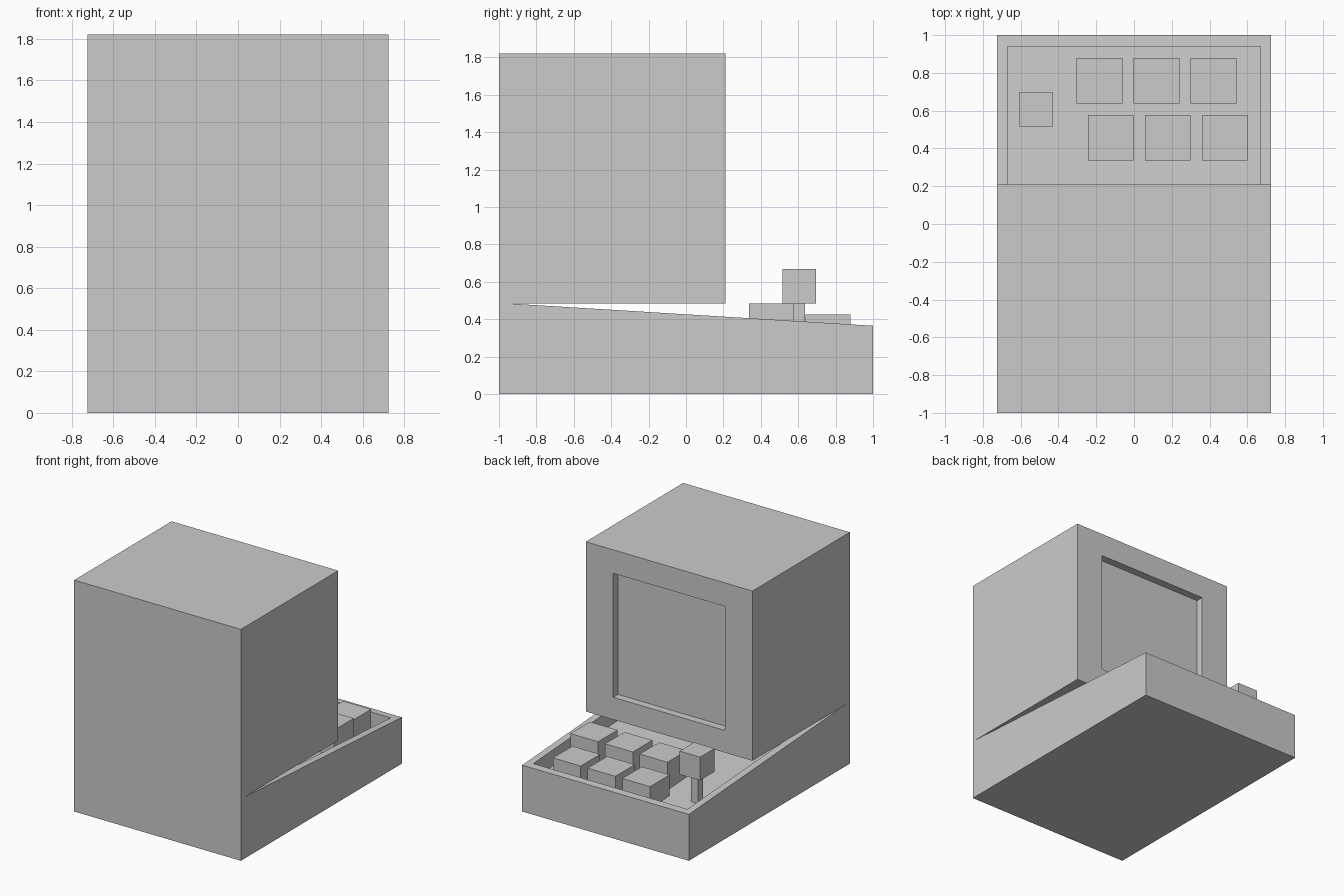
import bpy, bmesh
from mathutils import Vector

if "Cube" in bpy.data.objects:
    bpy.data.objects.remove(bpy.data.objects["Cube"], do_unlink=True)

grey = bpy.data.materials.new("plain_grey")
grey.use_nodes = True
grey.diffuse_color = (0.6, 0.6, 0.6, 1)
grey.node_tree.nodes["Principled BSDF"].inputs["Base Color"].default_value = (0.6, 0.6, 0.6, 1)


def finish(name, bm):
    bmesh.ops.recalc_face_normals(bm, faces=bm.faces)
    mesh = bpy.data.meshes.new(name)
    bm.to_mesh(mesh)
    bm.free()
    mesh.materials.append(grey)
    obj = bpy.data.objects.new(name, mesh)
    bpy.context.collection.objects.link(obj)
    return obj


def box(name, x, y, z):
    """Box from (min, max) pairs."""
    bm = bmesh.new()
    bmesh.ops.create_cube(bm, size=1)
    for v in bm.verts:
        v.co = Vector([(a + b) / 2 + c * (b - a) for (a, b), c in zip((x, y, z), v.co)])
    return finish(name, bm)


def recess(bm, face, place, push):
    """Inset a face, place its inner corners, then push it inwards."""
    bmesh.ops.inset_individual(bm, faces=[face], thickness=0.03)
    centre = face.calc_center_median()
    for v in face.verts:
        v.co = place(v.co, v.co - centre)
    inner = bmesh.ops.extrude_discrete_faces(bm, faces=[face])["faces"][0]
    bmesh.ops.translate(bm, verts=inner.verts, vec=push)


HALF_W = 0.725
BACK, FRONT, SCREEN_Y = -1.0, 1.0, 0.21
HINGE_Y, HINGE_Z, LIP_Z = -0.965, 0.485, 0.365


def deck_z(y):
    return HINGE_Z + (LIP_Z - HINGE_Z) * (y - HINGE_Y) / (FRONT - HINGE_Y)


# Cabinet: side profile of wedge base and monitor, extruded across the width
profile = [(BACK, 0), (FRONT, 0), (FRONT, LIP_Z), (HINGE_Y, HINGE_Z),
           (SCREEN_Y, HINGE_Z), (SCREEN_Y, 1.82), (BACK, 1.82)]
bm = bmesh.new()
side = bm.faces.new([bm.verts.new((-HALF_W, y, z)) for y, z in profile])
ext = bmesh.ops.extrude_face_region(bm, geom=[side])["geom"]
bmesh.ops.translate(bm, verts=[g for g in ext if isinstance(g, bmesh.types.BMVert)],
                    vec=(2 * HALF_W, 0, 0))
bmesh.ops.recalc_face_normals(bm, faces=bm.faces)
bm.normal_update()
deck = next(f for f in bm.faces if 0.9 < f.normal.z < 0.9995)
screen = next(f for f in bm.faces
              if f.normal.y > 0.99 and abs(f.calc_center_median().y - SCREEN_Y) < 0.01)


# Sunken key tray, running back beneath the monitor
def tray_corner(co, d):
    y = 0.94 if d.y > 0 else -0.905
    return Vector((0.67 if d.x > 0 else -0.67, y, deck_z(y)))


# Sunken screen
def screen_corner(co, d):
    return Vector((0.486 if d.x > 0 else -0.486, SCREEN_Y, 1.635 if d.z > 0 else 0.66))


recess(bm, deck, tray_corner, (0, 0, -0.125))
recess(bm, screen, screen_corner, (0, -0.06, 0))
finish("cabinet", bm)

# Two staggered rows of square keys
KEY, PITCH = 0.242, 0.302
for row, x0, y0, top in (("front", -0.304, 0.638, 0.425), ("rear", -0.244, 0.336, 0.485)):
    for i in range(3):
        x = x0 + i * PITCH
        box(f"{row}_key_{i + 1}", (x, x + KEY), (y0, y0 + KEY), (0.24, top))

# Joystick
box("joystick_stem", (-0.55, -0.49), (0.575, 0.635), (0.25, 0.49))
box("joystick_knob", (-0.61, -0.43), (0.515, 0.695), (0.485, 0.668))
